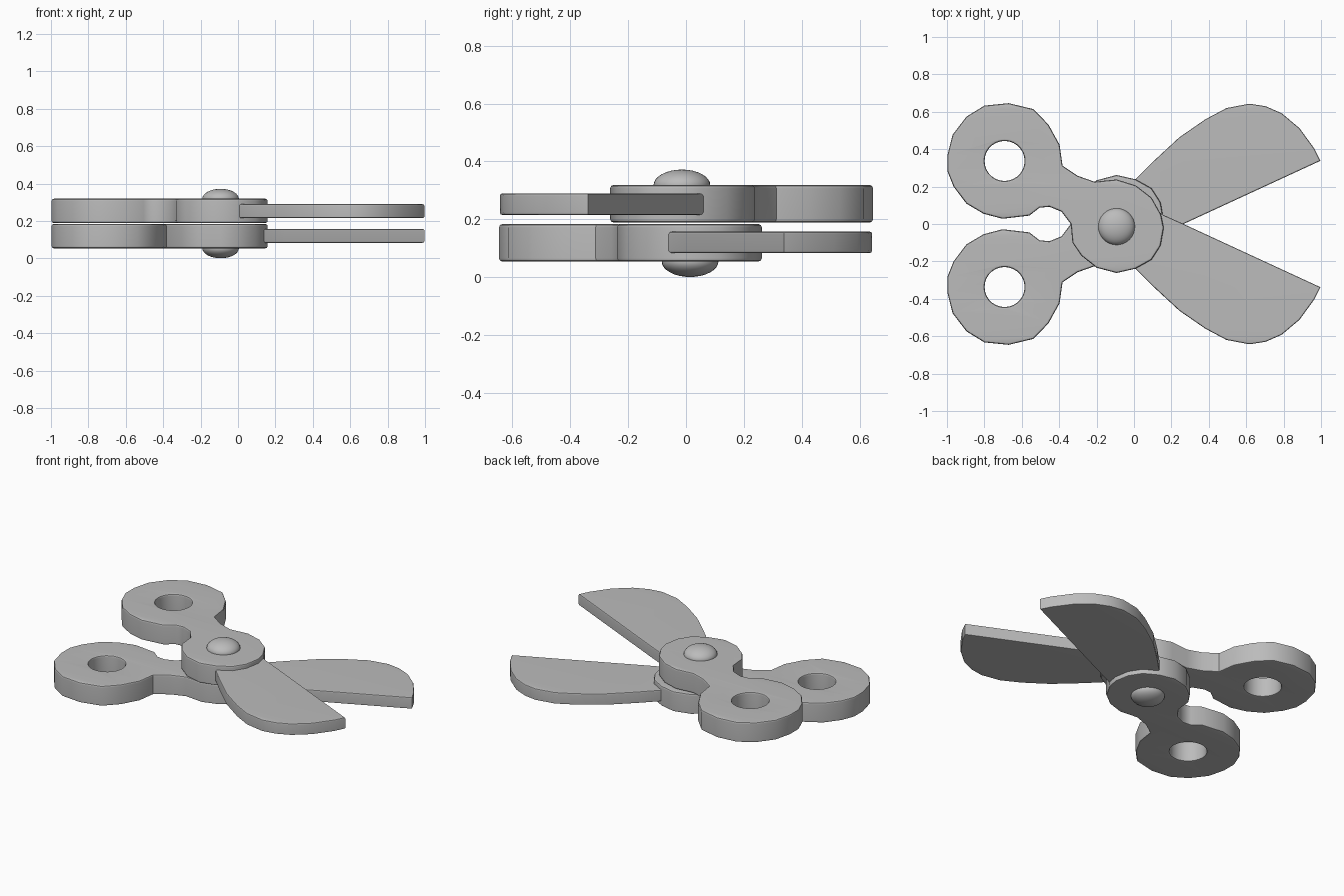
import bpy, math

cube = bpy.data.objects.get("Cube")
if cube:
    bpy.data.objects.remove(cube, do_unlink=True)

# single grey plastic
GREY = (0.5, 0.5, 0.5, 1)
mat = bpy.data.materials.new("mid grey")
mat.use_nodes = True
mat.diffuse_color = GREY
mat.node_tree.nodes["Principled BSDF"].inputs["Base Color"].default_value = GREY

MID_Z = 0.1865      # plane where the two halves meet
PIVOT = (-0.093, -0.014)
HOLE = (-0.692, 0.337)

# finger ring, neck and pivot disc in one outline
HANDLE = [(-0.997, 0.37), (-0.97, 0.477), (-0.896, 0.574), (-0.80, 0.633),
          (-0.67, 0.646), (-0.537, 0.614), (-0.457, 0.531), (-0.398, 0.424),
          (-0.382, 0.312), (-0.302, 0.258), (-0.211, 0.226), (-0.093, 0.238),
          (0.01, 0.206), (0.094, 0.141), (0.144, 0.052), (0.159, -0.02),
          (0.142, -0.116), (0.094, -0.191), (0.008, -0.239), (-0.093, -0.262),
          (-0.20, -0.234), (-0.281, -0.17), (-0.329, -0.10), (-0.338, 0.0),
          (-0.388, 0.066), (-0.452, 0.092), (-0.505, 0.087), (-0.559, 0.045),
          (-0.703, 0.028), (-0.805, 0.055), (-0.896, 0.109), (-0.965, 0.20),
          (-0.997, 0.28)]
# straight cutting edge, curved back
BLADE = [(0.10, 0.085), (0.16, 0.047), (0.254, 0.005), (0.997, -0.338), (0.965, -0.402),
         (0.885, -0.512), (0.79, -0.592), (0.703, -0.63), (0.617, -0.643),
         (0.495, -0.62), (0.382, -0.56), (0.243, -0.464), (0.11, -0.341),
         (0.008, -0.239), (-0.03, -0.15)]


def finish(obj, angle):
    """Assign the material and smooth the shallow edges."""
    obj.data.materials.clear()
    obj.data.materials.append(mat)
    bpy.ops.object.select_all(action='DESELECT')
    obj.select_set(True)
    bpy.context.view_layer.objects.active = obj
    bpy.ops.object.shade_smooth_by_angle(angle=math.radians(angle))


def slab(name, loops, z, half, rim):
    """Flat plate with a rounded rim from closed outlines (later ones are holes)."""
    curve = bpy.data.curves.new(name, 'CURVE')
    curve.dimensions = '2D'
    curve.fill_mode = 'BOTH'
    curve.extrude = half - rim
    curve.bevel_depth = rim
    curve.bevel_resolution = 1
    curve.offset = -rim
    for pts in loops:
        sp = curve.splines.new('POLY')
        sp.points.add(len(pts) - 1)
        for p, (x, y) in zip(sp.points, pts):
            p.co = (x, y, 0, 1)
        sp.use_cyclic_u = True
    obj = bpy.data.objects.new(name, curve)
    obj.location.z = z
    bpy.context.collection.objects.link(obj)
    bpy.ops.object.select_all(action='DESELECT')
    obj.select_set(True)
    bpy.context.view_layer.objects.active = obj
    bpy.ops.object.convert(target='MESH')
    obj = bpy.context.object
    weld = obj.modifiers.new("Weld", 'WELD')
    weld.merge_threshold = 0.0005
    bpy.ops.object.modifier_apply(modifier="Weld")
    finish(obj, 35)
    obj.modifiers.new("Weighted Normal", 'WEIGHTED_NORMAL').keep_sharp = True


hole = [(HOLE[0] + 0.107 * math.cos(a), HOLE[1] + 0.107 * math.sin(a))
        for a in (2 * math.pi * i / 28 for i in range(28))]

# the lower half is the upper half turned over about the x axis
for side, s in (("upper", 1), ("lower", -1)):
    def flip(pts):
        return [(x, y * s) for x, y in pts[::s]]
    slab(side + "_handle", [flip(HANDLE), flip(hole[::-1])], MID_Z + s * 0.0675, 0.065, 0.012)
    slab(side + "_blade", [flip(BLADE)], MID_Z + s * 0.066, 0.0375, 0.009)

    # flattened rivet head
    bpy.ops.mesh.primitive_uv_sphere_add(
        segments=32, ring_count=16, radius=1,
        location=(PIVOT[0], PIVOT[1] * s, MID_Z + s * 0.1315))
    rivet = bpy.context.object
    rivet.name = side + "_rivet"
    rivet.scale = (0.098, 0.098, 0.054)
    finish(rivet, 60)
